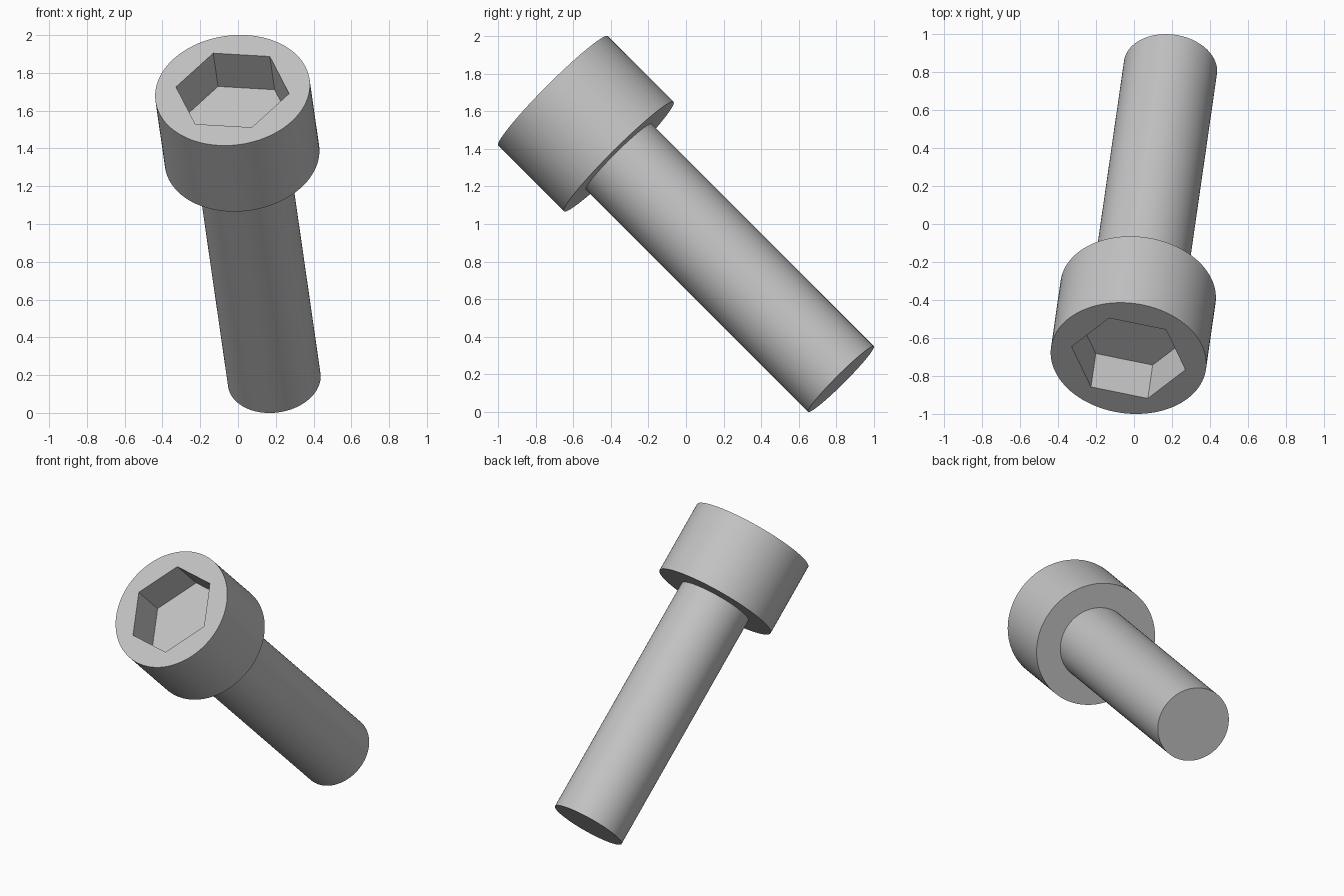
import bpy, bmesh
from math import cos, sin, tau, radians
from mathutils import Vector, Matrix

cube = bpy.data.objects.get("Cube")
if cube:
    bpy.data.objects.remove(cube)

SEGMENTS = 96
HEAD_R, HEAD_H = 0.412, 0.497
SHAFT_R = 0.247
SOCKET_R, SOCKET_DEPTH = 0.306, 0.25

steel = bpy.data.materials.new("grey steel")
steel.use_nodes = True
colour = (0.55, 0.55, 0.55, 1)
steel.diffuse_color = colour
steel.node_tree.nodes["Principled BSDF"].inputs["Base Color"].default_value = colour

# Tilted frame: local z runs up the bolt axis, local x points at a socket corner
top = Vector((-0.029, -0.707, 1.708))
tip = Vector((0.192, 0.824, 0.175))
axis = (top - tip).normalized()
corner = Vector((0.3, -0.061, -0.0175))
side = (corner - axis * corner.dot(axis)).normalized()
frame = Matrix((side, axis.cross(side), axis)).transposed().to_4x4()
frame.translation = top
length = (top - tip).length


def ring(bm, radius, z, count=SEGMENTS):
    return [bm.verts.new((radius * cos(tau * i / count), radius * sin(tau * i / count), z))
            for i in range(count)]


def band(bm, a, b):
    for i in range(len(a)):
        j = (i + 1) % len(a)
        bm.faces.new((a[i], a[j], b[j], b[i]))


def finish(bm, name):
    mesh = bpy.data.meshes.new(name)
    bm.to_mesh(mesh)
    bm.free()
    mesh.materials.append(steel)
    obj = bpy.data.objects.new(name, mesh)
    bpy.context.collection.objects.link(obj)
    obj.matrix_world = frame
    bpy.ops.object.select_all(action='DESELECT')
    obj.select_set(True)
    bpy.context.view_layer.objects.active = obj
    bpy.ops.object.shade_smooth_by_angle(angle=radians(30))


# Head: underside collar, round wall, flat top with a hexagonal socket
bm = bmesh.new()
collar = ring(bm, SHAFT_R, -HEAD_H)
lower = ring(bm, HEAD_R, -HEAD_H)
upper = ring(bm, HEAD_R, 0)
mouth = ring(bm, SOCKET_R, 0, 6)
floor = ring(bm, SOCKET_R, -SOCKET_DEPTH, 6)
band(bm, collar, lower)
band(bm, lower, upper)
band(bm, floor, mouth)
for f in bm.faces:
    f.normal_update()
for f in bm.faces:
    if f.verts[0] in floor:
        f.normal_flip()
bm.faces.new(floor)
rims = [e for e in bm.edges if all(v in upper for v in e.verts) or all(v in mouth for v in e.verts)]
fill = bmesh.ops.triangle_fill(bm, edges=rims, use_beauty=True, normal=(0, 0, 1))
for f in [g for g in fill["geom"] if isinstance(g, bmesh.types.BMFace)]:
    f.normal_update()
    if f.normal.z < 0:
        f.normal_flip()
bm.normal_update()
for f in bm.faces:
    if all(v in collar or v in lower for v in f.verts) and f.normal.z > 0:
        f.normal_flip()
finish(bm, "socket_head")

# Shaft: plain rod with a flat end
bm = bmesh.new()
end = ring(bm, SHAFT_R, -length)
band(bm, end, ring(bm, SHAFT_R, -HEAD_H))
bm.faces.new(end[::-1])
finish(bm, "shaft")
